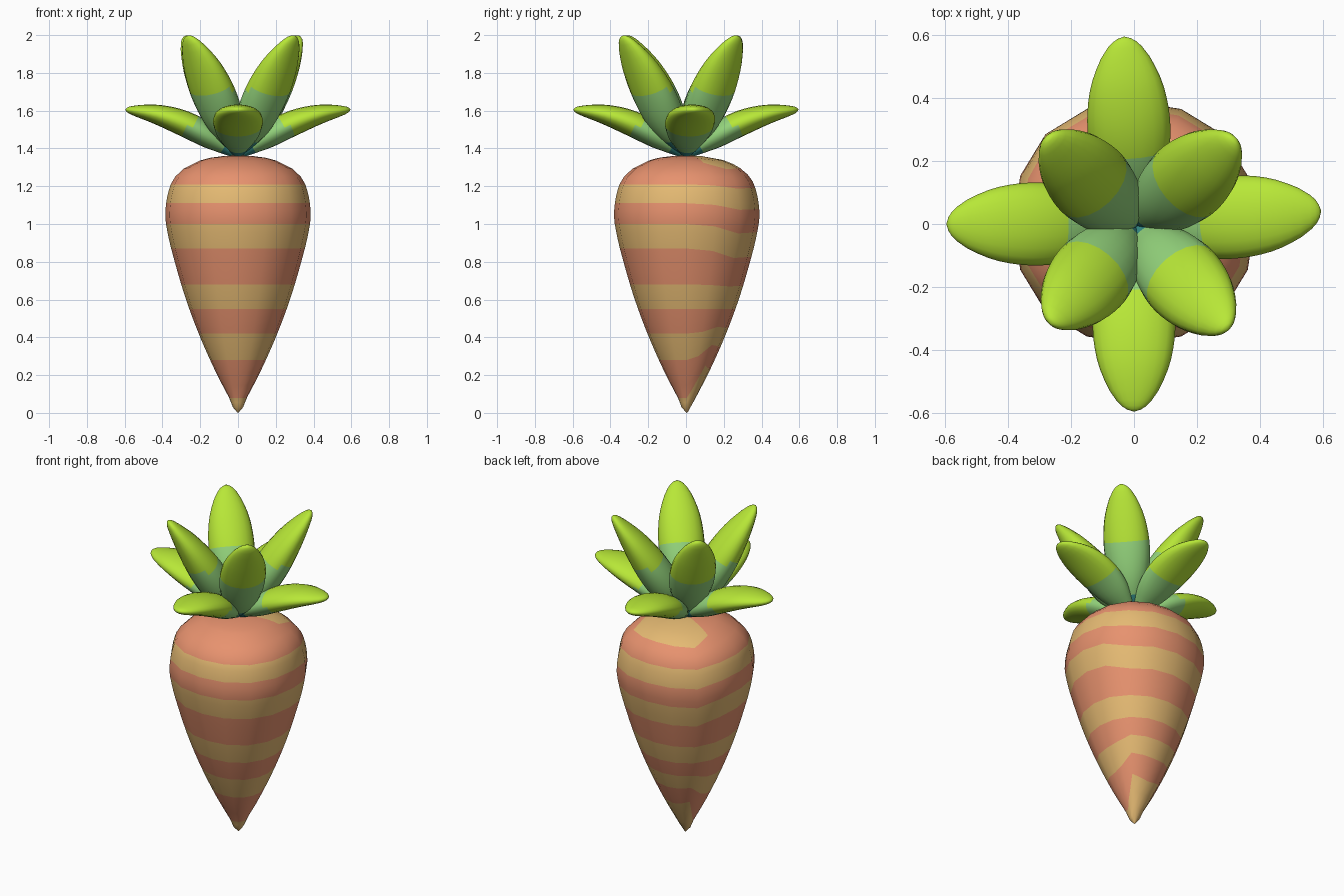
import bpy, bmesh, math
from mathutils import Vector

if "Cube" in bpy.data.objects:
    bpy.data.objects.remove(bpy.data.objects["Cube"])


def material(name, rgb):
    lin = [((c / 255 + 0.055) / 1.055) ** 2.4 for c in rgb]
    m = bpy.data.materials.new(name)
    m.diffuse_color = (*lin, 1)
    m.use_nodes = True
    m.node_tree.nodes["Principled BSDF"].inputs["Base Color"].default_value = m.diffuse_color
    return m


ORANGE = material("orange", (234, 148, 112))
TAN = material("tan", (229, 186, 115))
TEAL = material("teal", (54, 142, 138))
GREEN = material("mid_green", (148, 212, 124))
LIME = material("lime", (186, 234, 56))


def smooth(xs, ys, x):
    """Smooth curve through (xs, ys)."""
    n = len(xs)
    i = 0
    while i < n - 2 and x > xs[i + 1]:
        i += 1

    def slope(k):
        a, b = max(k - 1, 0), min(k + 1, n - 1)
        return (ys[b] - ys[a]) / (xs[b] - xs[a])
    h = xs[i + 1] - xs[i]
    t = min(max((x - xs[i]) / h, 0), 1)
    return ((2*t**3 - 3*t*t + 1) * ys[i] + (t**3 - 2*t*t + t) * h * slope(i)
            + (3*t*t - 2*t**3) * ys[i + 1] + (t**3 - t*t) * h * slope(i + 1))


def skin(name, rings, start, end, mats, rule):
    """Closed tube through rings; rule(row, column) gives the material."""
    bm = bmesh.new()
    vr = [[bm.verts.new(p) for p in r] for r in rings]
    a, b = bm.verts.new(start), bm.verts.new(end)
    n = len(rings[0])
    for j in range(n):
        k = (j + 1) % n
        bm.faces.new((a, vr[0][k], vr[0][j])).material_index = rule(0, j)
        for i in range(len(vr) - 1):
            f = bm.faces.new((vr[i][j], vr[i][k], vr[i + 1][k], vr[i + 1][j]))
            f.material_index = rule(i, j)
        bm.faces.new((vr[-1][j], vr[-1][k], b)).material_index = rule(len(vr) - 2, j)
    bmesh.ops.recalc_face_normals(bm, faces=bm.faces)
    for f in bm.faces:
        f.smooth = True
    me = bpy.data.meshes.new(name)
    bm.to_mesh(me)
    bm.free()
    for m in mats:
        me.materials.append(m)
    ob = bpy.data.objects.new(name, me)
    bpy.context.collection.objects.link(ob)
    return ob


# Root: stripe edges shift from the front heights to the back heights
PZ = [0, .02, .08, .2, .4, .6, .8, .95, 1.06, 1.2, 1.27, 1.32, 1.35, 1.362]
PR = [0, .022, .047, .11, .2, .275, .335, .372, .385, .36, .315, .24, .15, .06]
FRONT = [.005, .08, .28, .42, .55, .68, .87, 1.0, 1.11, 1.21, 1.335, 1.36]
BACK = [.005, .25, .36, .455, .55, .67, .82, .95, 1.075, 1.188, 1.29, 1.36]
SIDES, SUB = 16, 3
WEIGHT = {1: .25, 2: 1, 3: .9, 4: .85, 5: .9, 6: 1, 7: .25}
rings = []
for b in range(len(FRONT) - 1):
    for s in range(SUB + (b == len(FRONT) - 2)):
        ring = []
        for j in range(SIDES):
            w = WEIGHT.get(j, 0)
            e = [FRONT[b + d] * (1 - w) + BACK[b + d] * w for d in (0, 1)]
            z = e[0] + (e[1] - e[0]) * s / SUB
            a = 2 * math.pi * j / SIDES
            r = smooth(PZ, PR, z) * (1 + .035 * math.sin(2 * a) ** 2)
            ring.append((r * math.cos(a), r * math.sin(a) + .004, z))
        rings.append(ring)


def stripe(i, j):
    band = i // SUB
    if band == 10:                       # tan patch on the back of the crown
        return 1 if 1 <= j <= 6 else 0
    return 1 if band % 2 == 0 else 0


skin("root", rings, (0, .004, 0), (0, .004, 1.363), [ORANGE, TAN], stripe)

# Leaves: thick petals swept along a curve in a radial plane
T = [0, .25, .5, .75, 1]
LOW = ([0, .12, .27, .43, .597], [1.365, 1.442, 1.525, 1.58, 1.607])
HIGH = ([0, .09, .19, .3, .42], [1.37, 1.5, 1.66, 1.83, 1.998])
WT = [0, .15, .35, .55, .75, .9, .97, 1]
WIDTH = [.02, .06, .112, .132, .118, .078, .042, .01]
LOW_THICK = [.02, .042, .065, .067, .052, .032, .018, .005]
HIGH_THICK = [.02, .057, .094, .095, .072, .042, .023, .006]
STEPS = [i / 20 for i in range(20)] + [.975, .99]


def leaf(name, path, thick, angle, reach, shift, teal_end, green_top, green_under):
    a = math.radians(angle)
    out, side = Vector((math.cos(a), math.sin(a), 0)), Vector((-math.sin(a), math.cos(a), 0))

    def at(t):
        drift = Vector((*shift, 0)) * min(t * 4, 1)
        return out * reach * smooth(T, path[0], t) + drift + Vector((0, 0, smooth(T, path[1], t)))
    rows = []
    for t in STEPS:
        tangent = (at(min(t + .02, 1)) - at(max(t - .02, 0))).normalized()
        up = tangent.cross(side).normalized()
        w, h = smooth(WT, WIDTH, t), smooth(WT, thick, t)
        rows.append([at(t) + side * w * math.cos(q) + up * h * math.sin(q)
                     for q in (2 * math.pi * k / 20 for k in range(20))])

    def colour(i, j):
        under = (rows[i][j] + rows[i][(j + 1) % 20]) / 2 - at(STEPS[i])
        green_end = green_under if under.z < 0 else green_top
        return (STEPS[i] > teal_end - .01) + (STEPS[i] > green_end - .01)
    skin(name, rows, at(0), at(1), [TEAL, GREEN, LIME], colour)


for n, ang in enumerate((4, 93, 180, 270)):
    leaf(f"lower_leaf_{n + 1}", LOW, LOW_THICK, ang, 1, (0, 0), .15, .45, .5)
# The upper leaves differ slightly in heading, reach and offset
for n, (ang, reach, shift) in enumerate((
        (41, 1, (.005, -.005)), (134, .98, (.01, -.02)),
        (229, .98, (.005, -.005)), (312, 1.04, (.005, -.01)))):
    leaf(f"upper_leaf_{n + 1}", HIGH, HIGH_THICK, ang, reach, shift, .2, .55, .6)
